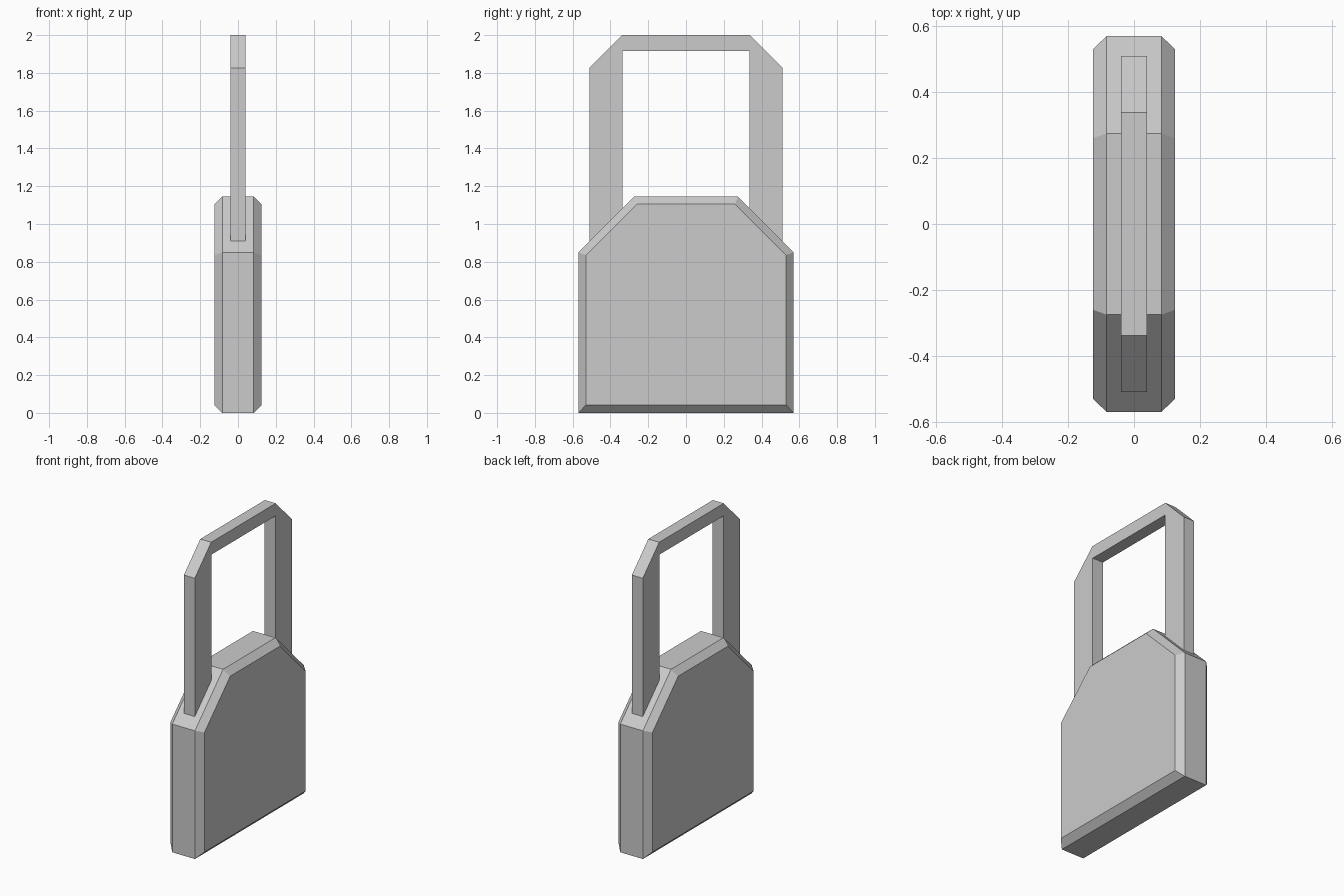
import bpy

if "Cube" in bpy.data.objects:
    bpy.data.objects.remove(bpy.data.objects["Cube"])

def loft(name, rings):
    """Skin a series of (x, yz-profile) rings along x and cap both ends."""
    n = len(rings[0][1])
    verts = [(x, y, z) for x, profile in rings for y, z in profile]
    last = (len(rings) - 1) * n
    faces = [tuple(reversed(range(n))), tuple(range(last, last + n))]
    for r in range(len(rings) - 1):
        for i in range(n):
            j = (i + 1) % n
            faces.append((r * n + i, r * n + j, (r + 1) * n + j, (r + 1) * n + i))
    mesh = bpy.data.meshes.new(name)
    mesh.from_pydata(verts, [], faces)
    obj = bpy.data.objects.new(name, mesh)
    bpy.context.collection.objects.link(obj)
    return obj

def mirrored(half):
    """Complete a symmetric profile from its +y half, listed bottom to top."""
    return half + [(-y, z) for y, z in reversed(half)]

# Lock body: cut-corner slab with a chamfered rim on both broad sides
outer = mirrored([(0.57, 0), (0.57, 0.85), (0.275, 1.145)])
inner = mirrored([(0.53, 0.042), (0.53, 0.835), (0.26, 1.105)])
loft("lock_body", [(-0.125, inner), (-0.083, outer), (0.083, outer), (0.125, inner)])

# Shackle: flat squared loop with clipped outer corners, legs sunk into the body
arch = [(0.51, 0.86), (0.51, 1.827), (0.338, 2.0)]
opening = [(-0.335, 0.86), (-0.335, 1.917), (0.335, 1.917), (0.335, 0.86)]
loop = mirrored(arch) + opening
loft("shackle", [(-0.04, loop), (0.04, loop)])
